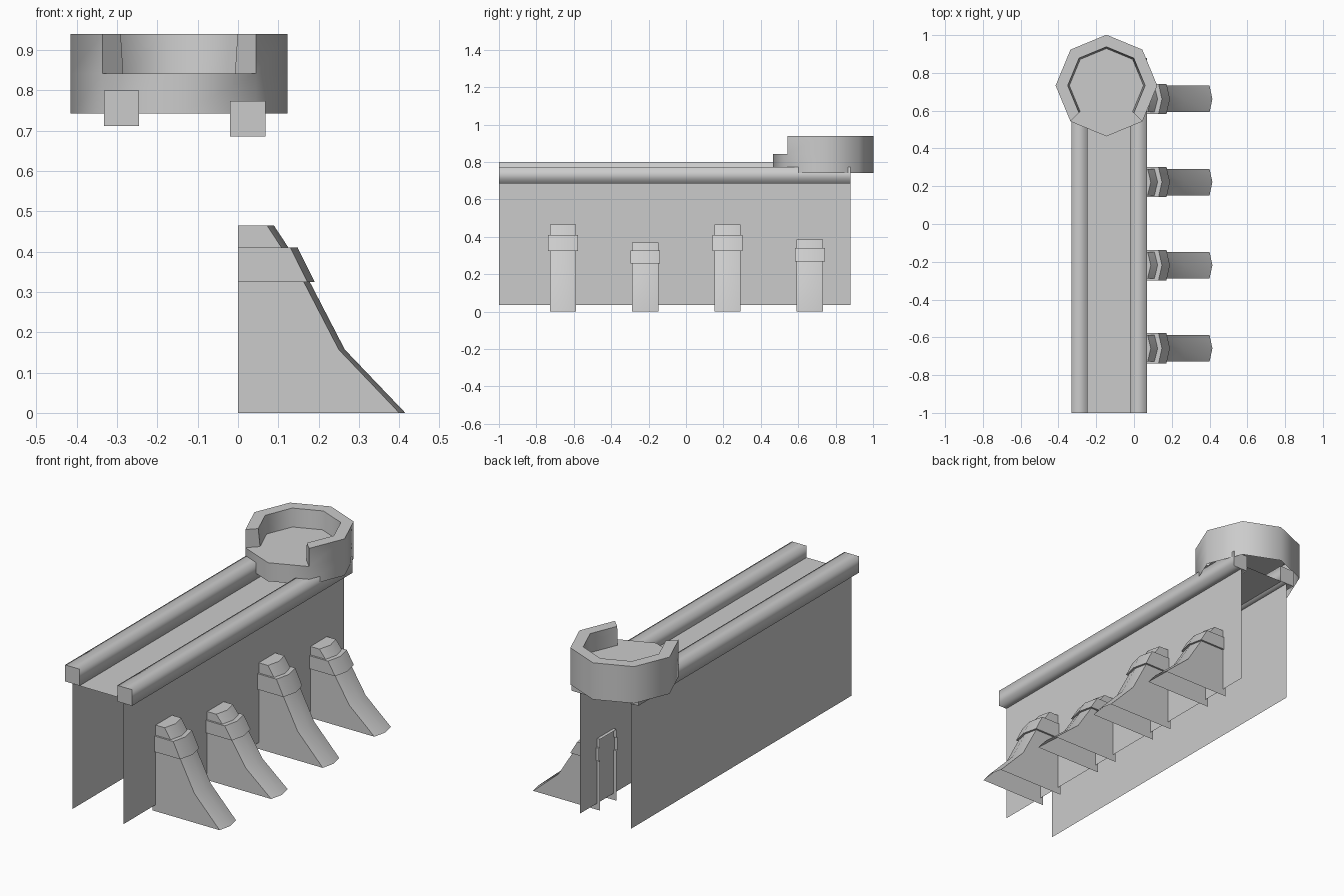
import bpy, bmesh, math

if "Cube" in bpy.data.objects:
    bpy.data.objects.remove(bpy.data.objects["Cube"])

stone = bpy.data.materials.new("grey_stone")
stone.diffuse_color = (0.6, 0.6, 0.6, 1)
stone.use_nodes = True
stone.node_tree.nodes["Principled BSDF"].inputs["Base Color"].default_value = stone.diffuse_color


def finish(name, bm, angle=None):
    """Turn a bmesh into a named object, optionally smoothed by angle."""
    me = bpy.data.meshes.new(name)
    bm.to_mesh(me)
    bm.free()
    me.materials.append(stone)
    ob = bpy.data.objects.new(name, me)
    bpy.context.collection.objects.link(ob)
    if angle:
        bpy.ops.object.select_all(action='DESELECT')
        ob.select_set(True)
        bpy.context.view_layer.objects.active = ob
        bpy.ops.object.shade_smooth_by_angle(angle=math.radians(angle))
    return ob


def sheet(name, pts):
    bm = bmesh.new()
    bm.faces.new([bm.verts.new(p) for p in pts])
    finish(name, bm)


Y0, Y1 = -1.0, 0.88

# Thin wall sheets and the walkway between them
RX, LX = 0.018, -0.287
sheet("right_wall", [(RX, Y0, .035), (RX, Y1, .035), (RX, Y1, .70), (RX, Y0, .70)])
sheet("left_wall", [(LX, Y1, .035), (LX, Y0, .035), (LX, Y0, .73), (LX, Y1, .73)])
sheet("walkway", [(-.25, Y0, .71), (-.015, Y0, .71), (-.015, Y1, .71), (-.25, Y1, .71)])


# Parapet rails: square bars, smooth sides and flat ends
def rail(name, x0, x1, z0, z1):
    bm = bmesh.new()
    bmesh.ops.create_cube(bm, size=1)
    for v in bm.verts:
        v.co = (x0 if v.co.x < 0 else x1, Y0 if v.co.y < 0 else Y1,
                z0 if v.co.z < 0 else z1)
    bm.normal_update()
    for f in bm.faces:
        f.smooth = abs(f.normal.y) < 0.5
    finish(name, bm)


rail("left_rail", -.332, -.245, .711, .80)
rail("right_rail", -.02, .068, .686, .773)


# Buttresses: lofted half shells, open at the wall and underneath
# each ring is z, side depth, ridge depth, half width
RINGS = [(0, .40, .415, .07), (.157, .25, .265, .07), (.325, .163, .178, .07),
         (.325, .172, .19, .08), (.41, .13, .148, .08), (.41, .108, .125, .07),
         (.465, .072, .089, .07)]


def buttress(name, yc, height):
    bm = bmesh.new()
    k = height / .465
    rows = []
    for z, xs, xr, w in RINGS:
        pts = [(0, -w), (xs, -w), (xr, 0), (xs, w), (0, w)]
        rows.append([bm.verts.new((x, yc + y, z * k)) for x, y in pts])
    for a, b in zip(rows, rows[1:]):
        for i in range(4):
            bm.faces.new((a[i], a[i + 1], b[i + 1], b[i]))
    bm.faces.new(rows[-1])
    finish(name, bm, 30)


for i, (yc, h) in enumerate([(-.658, .465), (-.218, .37), (.222, .465), (.662, .385)]):
    buttress(f"buttress_{i + 1}", yc, h)


# Octagonal lookout turret, open underneath, with a gap in the parapet at the front
CX, CY, BASE, FLOOR, TOP = -.146, .733, .742, .842, .94
bm = bmesh.new()


def ring(r, z):
    return [bm.verts.new((CX + r * math.cos(i * math.pi / 4),
                          CY + r * math.sin(i * math.pi / 4), z)) for i in range(8)]


low, mid, top = ring(.269, BASE), ring(.269, FLOOR), ring(.269, TOP)
inner_top, inner_low = ring(.205, TOP), ring(.196, FLOOR)
for i in range(8):
    j = (i + 1) % 8
    bm.faces.new((low[i], low[j], mid[j], mid[i]))
    if i in (5, 6):                      # front gap: flat lip only
        bm.faces.new((mid[i], mid[j], inner_low[j], inner_low[i]))
        continue
    bm.faces.new((mid[i], mid[j], top[j], top[i]))
    bm.faces.new((top[i], top[j], inner_top[j], inner_top[i]))
    bm.faces.new((inner_top[i], inner_top[j], inner_low[j], inner_low[i]))
bm.faces.new((mid[5], top[5], inner_top[5], inner_low[5]))
bm.faces.new((mid[7], inner_low[7], inner_top[7], top[7]))
bm.faces.new(inner_low)
for v in [v for v in bm.verts if not v.link_faces]:
    bm.verts.remove(v)
finish("turret", bm, 50)
